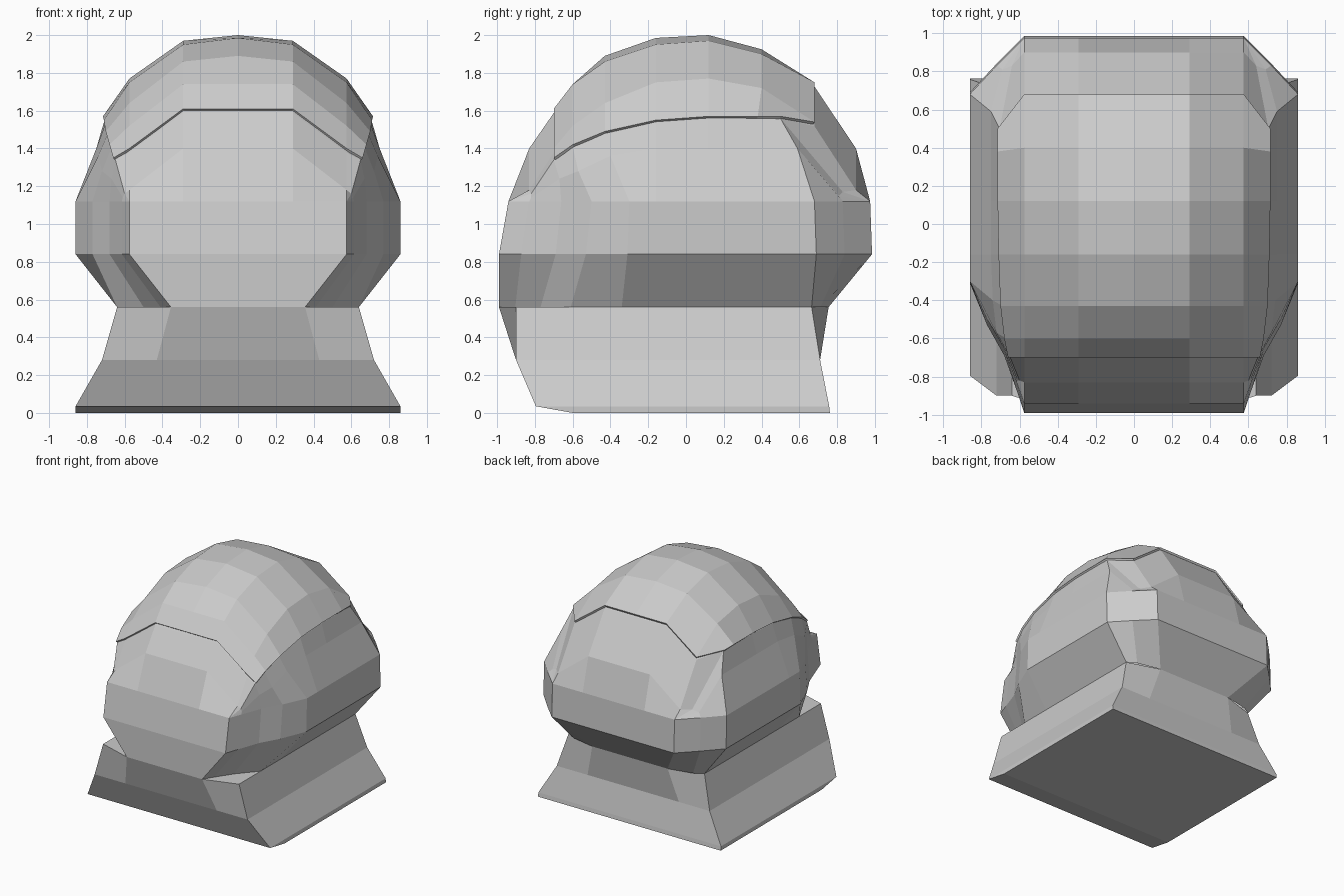
import bpy, bmesh

if "Cube" in bpy.data.objects:
    bpy.data.objects.remove(bpy.data.objects["Cube"])

grey = bpy.data.materials.new("plain_grey")
grey.diffuse_color = (0.6, 0.6, 0.6, 1)
grey.use_nodes = True
grey.node_tree.nodes["Principled BSDF"].inputs["Base Color"].default_value = grey.diffuse_color


def build(name, grid, caps=(), shell=0):
    """Skin rows of half-model points, mirror across x = 0."""
    bm = bmesh.new()
    vs = [[bm.verts.new(p) for p in row] for row in grid]
    for a, b in zip(vs, vs[1:]):
        for i in range(len(a) - 1):
            bm.faces.new((a[i], a[i + 1], b[i + 1], b[i]))
    for i in caps:
        bm.faces.new(vs[i])
    bmesh.ops.remove_doubles(bm, verts=bm.verts, dist=0.0005)
    bmesh.ops.recalc_face_normals(bm, faces=bm.faces)
    me = bpy.data.meshes.new(name)
    ob = bpy.data.objects.new(name, me)
    bpy.context.collection.objects.link(ob)
    # open shells: make the first normal follow the upward direction
    top = max(bm.faces, key=lambda f: f.calc_center_median().z)
    if top.normal.z < 0:
        bmesh.ops.reverse_faces(bm, faces=bm.faces)
    bm.to_mesh(me)
    bm.free()
    me.materials.append(grey)
    m = ob.modifiers.new("mirror", 'MIRROR')
    m.use_clip = True
    if shell:
        s = ob.modifiers.new("thickness", 'SOLIDIFY')
        s.thickness, s.offset = shell, -1
    return ob


def lerp(v, table):
    for (a, fa), (b, fb) in zip(table, table[1:]):
        if v <= b:
            return fa + (fb - fa) * (v - a) / (b - a)
    return table[-1][1]


# Dome sections: y, z at x=0, z at .29, z at .575, then three side points
rows = [
    (-.94, 1.12, 1.12, 1.12, (.575, -.94, 1.12), (.575, -.94, 1.12), (.575, -.94, 1.12)),
    (-.83, 1.40, 1.40, 1.18, (.60, -.82, 1.16), (.61, -.82, 1.14), (.615, -.83, 1.12)),
    (-.70, 1.61, 1.61, 1.40, (.66, -.70, 1.35), (.67, -.67, 1.24), (.68, -.66, 1.12)),
    (-.60, 1.74, 1.74, 1.52, (.68, -.60, 1.42), (.72, -.57, 1.28), (.77, -.50, 1.12)),
    (-.43, 1.89, 1.86, 1.64, (.70, -.43, 1.49), (.74, -.40, 1.36), (.86, -.30, 1.12)),
    (-.16, 1.985, 1.95, 1.75, (.71, -.16, 1.55), (.75, -.16, 1.40), (.86, -.16, 1.12)),
    (.12, 2.0, 1.97, 1.77, (.715, .12, 1.57), (.75, .12, 1.40), (.86, .12, 1.12)),
    (.40, 1.925, 1.90, 1.72, (.715, .38, 1.57), (.75, .40, 1.40), (.86, .40, 1.12)),
    (.68, 1.75, 1.75, 1.54, (.715, .50, 1.57), (.75, .59, 1.40), (.86, .68, 1.12)),
    (.90, 1.40, 1.40, 1.18, (.64, .83, 1.17), (.69, .81, 1.15), (.72, .83, 1.12)),
    (.975, 1.12, 1.12, 1.12, (.575, .975, 1.12), (.575, .975, 1.12), (.575, .975, 1.12)),
]


def section(row, drop):
    y, za, zb, zc, *side = row
    pts = [(x, y, z - drop) for x, z in zip((0, .29, .575), (za, zb, zc))]
    sx, sy, sz = side[0]
    return pts + [(sx - drop * .5, sy, sz - drop * .5)] + side[1:]


# Upper head, slightly sunk under the cap
dome = [section(r, .022 if 2 <= i <= 8 else 0) for i, r in enumerate(rows)]
build("head_dome", dome)

# Thin cap over the crown
build("cap", [section(r, 0)[:4] for r in rows[2:9]], shell=.03)

# Lower head band, following the rim of the dome
rim = dome[0][:3] + [r[5] for r in dome[1:-1]] + dome[-1][2::-1]
mid = [(x, lerp(y, [(-.94, -.99), (-.66, -.69), (-.5, -.53), (-.3, -.31), (.68, .69), (.975, .985)]), .84)
       for x, y, z in rim]
low = [(lerp(x, [(0, 0), (.575, .355), (.68, .5), (.77, .64), (.86, .64)]),
        lerp(y, [(-.94, -.99), (-.66, -.77), (-.5, -.61), (-.3, -.34), (.68, .665), (.975, .755)]), .56)
       for x, y, z in rim]
build("head_band", [low, mid, rim])


# Flared neck stand: z, flat half width, half width, front y, front corner y, back y, back corner y
neck = []
for z, a, w, f, fc, b, bc in [
        (0, .5, .86, -.60, -.60, .762, .762),
        (.035, .5, .86, -.795, -.795, .758, .758),
        (.28, .43, .72, -.90, -.90, .71, .71),
        (.56, .355, .64, -.99, -.90, .755, .665)]:
    neck.append([(0, f, z), (a, f, z), (w, fc, z), (w, bc, z), (a, b, z), (0, b, z)])
build("neck_stand", neck, caps=(0, 3))
